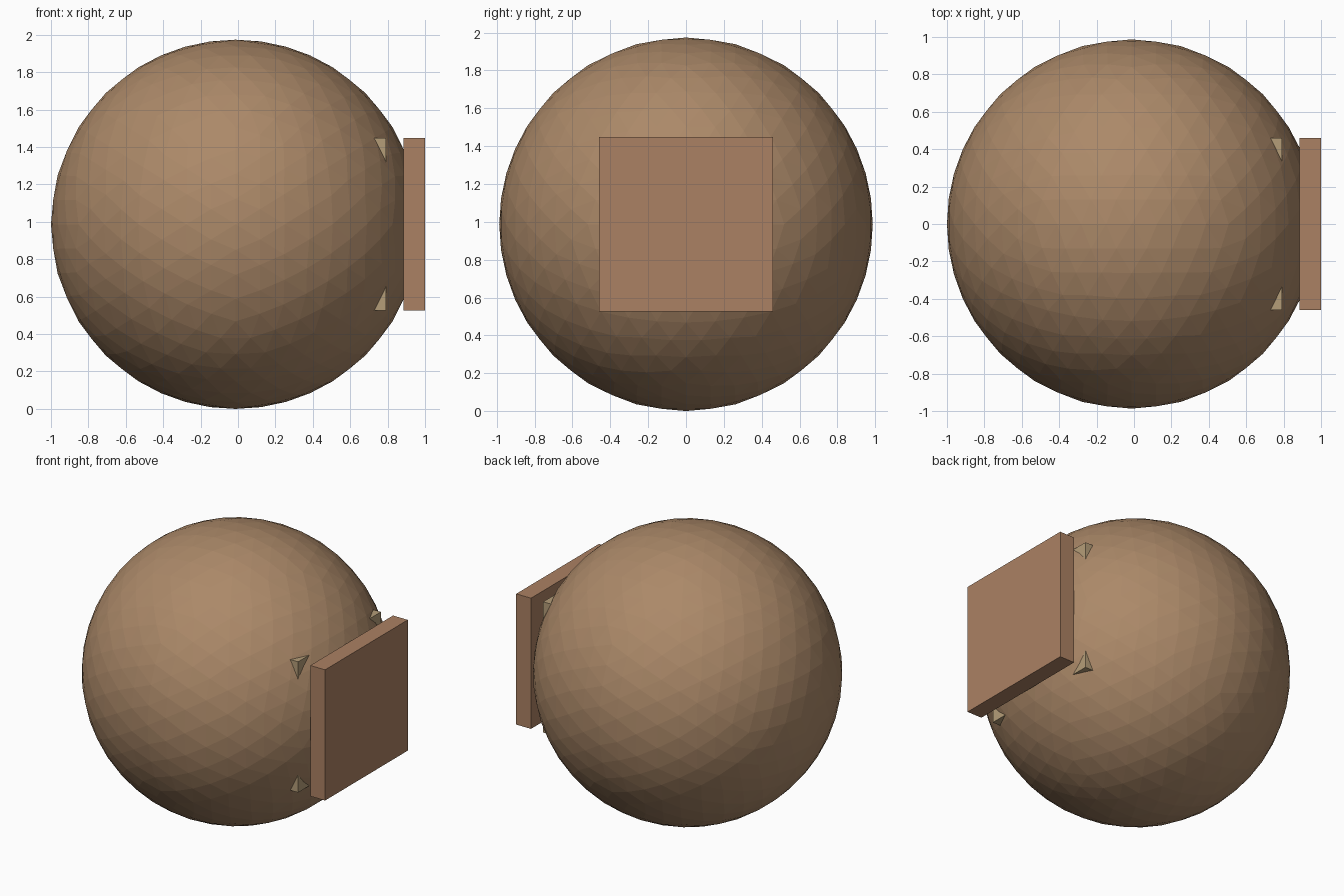
import bpy, bmesh
from mathutils import Vector

if "Cube" in bpy.data.objects:
    bpy.data.objects.remove(bpy.data.objects["Cube"])

RADIUS = 0.987
CENTRE = Vector((-0.013, 0, RADIUS))
PHI = (1 + 5 ** 0.5) / 2


def material(name, rgb):
    m = bpy.data.materials.new(name)
    m.diffuse_color = (*rgb, 1)
    m.use_nodes = True
    m.node_tree.nodes["Principled BSDF"].inputs["Base Color"].default_value = m.diffuse_color
    return m


def add_object(name, bm, location, mat):
    bmesh.ops.recalc_face_normals(bm, faces=bm.faces)
    mesh = bpy.data.meshes.new(name)
    bm.to_mesh(mesh)
    bm.free()
    ob = bpy.data.objects.new(name, mesh)
    ob.location = location
    mesh.materials.append(mat)
    bpy.context.collection.objects.link(ob)
    return ob


def panel(name, x0, x1, half, mat):
    bm = bmesh.new()
    bmesh.ops.create_cube(bm, size=1)
    bmesh.ops.scale(bm, vec=(x1 - x0, 2 * half, 2 * half), verts=bm.verts)
    return add_object(name, bm, ((x0 + x1) / 2, 0, RADIUS), mat)


brown = material("brown", (0.41, 0.25, 0.14))
clay = material("clay", (0.41, 0.22, 0.125))
tan = material("tan", (0.46, 0.34, 0.19))

# Faceted ball: icosahedron aligned to the axes, subdivided three times
bm = bmesh.new()
for a in (-1, 1):
    for b in (-PHI, PHI):
        for co in ((a, 0, b), (b, a, 0), (0, b, a)):
            bm.verts.new(Vector(co).normalized() * RADIUS)
bmesh.ops.convex_hull(bm, input=bm.verts)
for _ in range(3):
    bmesh.ops.subdivide_edges(bm, edges=bm.edges[:], cuts=1, use_grid_fill=True)
    for v in bm.verts:
        v.co = v.co.normalized() * RADIUS
add_object("ball", bm, CENTRE, brown)

# Outer square plate, and the inner plate whose corners poke out of the ball
panel("outer_plate", 0.885, 1.0, 0.46, clay)
panel("inner_plate", 0.675, 0.79, 0.46, tan)
